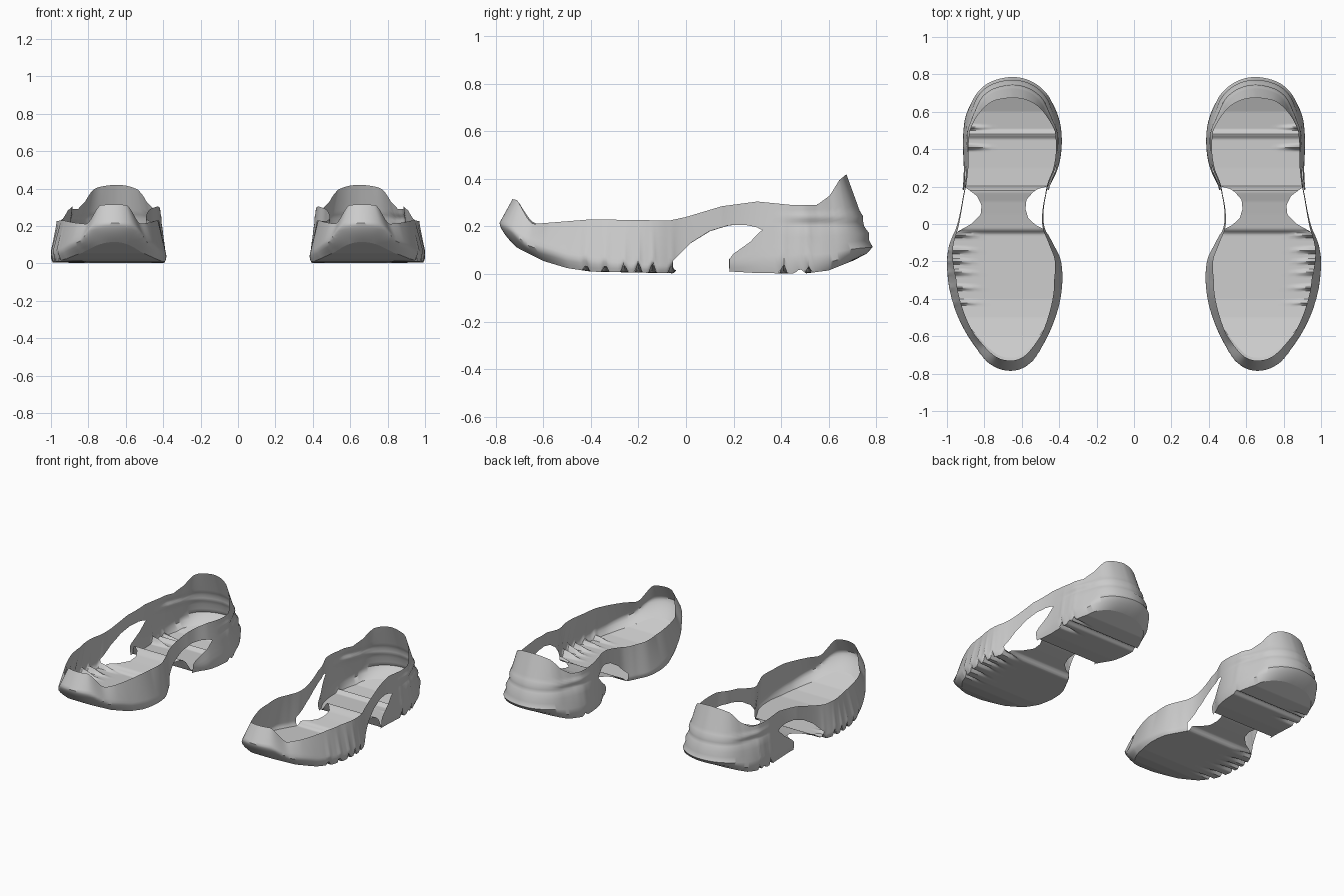
import bpy, bmesh, math
from mathutils import Vector

if "Cube" in bpy.data.objects:
    bpy.data.objects.remove(bpy.data.objects["Cube"])

# Outline of one shoe seen from above, toe -> inner side -> heel -> outer side
OUTLINE = [(.66, -.785), (.56, -.75), (.48, -.64), (.42, -.5), (.385, -.35), (.39, -.2),
           (.435, -.1), (.473, -.02), (.475, .08), (.45, .2), (.405, .3), (.386, .42),
           (.397, .55), (.45, .68), (.54, .76), (.65, .787), (.77, .76), (.85, .69),
           (.9, .58), (.915, .45), (.911, .3), (.915, .2), (.93, .1), (.955, -.02),
           (.99, -.12), (1., -.22), (.985, -.36), (.94, -.5), (.87, -.63), (.77, -.75)]
# Curves along the length: (y, value)
RIM_Z = [(-.73, .225), (-.65, .21), (-.4, .23), (-.07, .225), (0, .24), (.15, .285), (.3, .305),
         (.45, .29), (.55, .29), (.605, .33), (.645, .395), (.675, .42)]
RIM_INSET = [(-.785, .055), (-.6, .035), (-.3, .045), (-.05, .015), (.15, .012), (.3, .025),
             (.5, .035), (.65, .075), (.785, .112)]
SOLE_INSET = [(-.785, .07), (-.65, .05), (-.5, .02), (-.3, .008), (.5, .008), (.65, .03), (.785, .085)]
BELLY = [(-.785, .5), (-.5, .25), (-.2, .1), (.3, .15), (.785, .15)]
SOLE_Z = [(-.74, .13), (-.7, .105), (-.6, .055), (-.5, .025), (-.4, .01), (-.05, .003),
          (.2, .01), (.3, .004), (.5, .002), (.6, .015), (.7, .055), (.76, .085)]
ARCH_Z = [(-.05, .005), (-.03, .03), (.05, .045), (.12, .06), (.17, .078), (.186, .078), (.198, .01)]
ARCH_IN = [(-.05, .43), (-.01, .52), (.03, .565), (.08, .58), (.13, .575), (.17, .54), (.19, .51), (.2, .46)]
ARCH_OUT = [(-.05, .96), (0, .87), (.05, .82), (.1, .815), (.15, .84), (.18, .88), (.2, .91)]
HOLE_TOP = [(-.785, .19), (-.5, .1), (-.06, .05), (-.045, .065), (.02, .13), (.1, .18), (.18, .205),
            (.25, .207), (.3, .196), (.318, .185), (.785, .2)]
HOLE_LOW = [(.18, .06), (.2, .085), (.27, .135), (.318, .185)]
GROOVES = [(-.06, .04), (-.14, .045), (-.2, .045), (-.26, .04), (-.34, .035), (-.42, .03),
           (.41, .045), (.515, .03)]
HOLE = (-.05, .318)


def curve(table, t):
    if t <= table[0][0]:
        return table[0][1]
    for (a, va), (b, vb) in zip(table, table[1:]):
        if t <= b:
            return va + (vb - va) * (t - a) / (b - a)
    return table[-1][1]


def smooth(t):
    t = max(0, min(1, t))
    return t * t * (3 - 2 * t)


def spline(points, steps):
    out, n = [], len(points)
    for i in range(n):
        p = [Vector(points[(i + k) % n]) for k in (-1, 0, 1, 2)]
        for s in range(steps):
            t = s / steps
            out.append(.5 * (2 * p[1] + (p[2] - p[0]) * t + (2 * p[0] - 5 * p[1] + 4 * p[2] - p[3]) * t * t
                             + (3 * p[1] - p[0] - 3 * p[2] + p[3]) * t ** 3))
    return out


def sole_height(x, y, arch=False):
    z = curve(ARCH_Z, y) if arch and -.05 < y < .198 else curve(SOLE_Z, y)
    edge = curve([(-.5, .94), (-.2, 1.), (0, .95), (.3, .91), (.6, .9)], y)
    near = smooth(1 - (edge - x) / .14)
    for gy, depth in GROOVES:
        z += depth * near * max(0, 1 - abs(y - gy) / .016)
    # groove across the heel
    return z + .02 * max(0, 1 - abs(y - .48) / .025)


ring = spline(OUTLINE, 12)
N = len(ring)
inward = []
for i in range(N):
    d = (ring[(i + 1) % N] - ring[i - 1]).normalized()
    inward.append(Vector((d.y, -d.x)))
bottom = [p + n * curve(SOLE_INSET, p.y) for p, n in zip(ring, inward)]


def wall_point(i, z, zb, zr):
    p, n = ring[i], inward[i]
    f, fb = (z - zb) / (zr - zb), curve(BELLY, p.y)
    if f < fb:
        inset = curve(SOLE_INSET, p.y) * (1 - f / fb) ** 1.5
    else:
        inset = curve(RIM_INSET, p.y) * (f - fb) / (1 - fb)
    # moulded ridges round the heel
    if .12 < z < .26:
        inset += .006 * smooth((p.y - .35) / .2) * math.sin(math.tau * (z - .12) / .07)
    q = p + n * inset
    return Vector((q.x, q.y, z))


def make(name, bm, side):
    bmesh.ops.remove_doubles(bm, verts=bm.verts[:], dist=.0002)
    bmesh.ops.recalc_face_normals(bm, faces=bm.faces[:])
    if side < 0:
        for v in bm.verts:
            v.co.x *= -1
        bmesh.ops.reverse_faces(bm, faces=bm.faces[:])
    mesh = bpy.data.meshes.new(name)
    bm.to_mesh(mesh)
    bm.free()
    ob = bpy.data.objects.new(name, mesh)
    bpy.context.collection.objects.link(ob)
    bpy.ops.object.select_all(action='DESELECT')
    ob.select_set(True)
    bpy.context.view_layer.objects.active = ob
    bpy.ops.object.shade_smooth_by_angle(angle=math.radians(40))


def build_wall(name, side):
    # side wall in two bands, parted by the cut-out at the instep
    bm = bmesh.new()
    lower, upper = [], []
    for i in range(N):
        y = ring[i].y
        b = bottom[i]
        r = ring[i] + inward[i] * curve(RIM_INSET, y)
        zb, zr = sole_height(b.x, b.y), curve(RIM_Z, r.y)
        if r.y < -.55:  # toe tab
            zr += .09 * smooth((.15 - abs(r.x - .665)) / .085)
        top = max(curve(HOLE_TOP, y), zb + .01)
        low = max(curve(HOLE_LOW, y), zb + .01) if .18 <= y <= HOLE[1] else top
        lower.append([bm.verts.new(wall_point(i, zb + (low - zb) * k / 5, zb, zr)) for k in range(6)])
        upper.append([bm.verts.new(wall_point(i, top + (zr - top) * k / 10, zb, zr)) for k in range(11)])
    for i in range(N):
        j = (i + 1) % N
        ys = (ring[i].y, ring[j].y)
        bands = [upper]
        if max(ys) < HOLE[0] or min(ys) > .18:
            bands.append(lower)
        for band in bands:
            for k in range(len(band[i]) - 1):
                bm.faces.new((band[i][k], band[j][k], band[j][k + 1], band[i][k + 1]))
    make(name, bm, side)


def build_sole(name, side):
    # forefoot, narrow arch bridge, heel step and heel in one sheet
    bm = bmesh.new()
    back = max(range(N), key=lambda i: bottom[i].y)
    inner = sorted((p.y, p.x) for p in bottom[:back + 1])
    outer = sorted((p.y, p.x) for p in bottom[back:] + bottom[:1])
    y0, y1 = bottom[0].y, bottom[back].y
    rows, count = [], 260
    for r in range(count + 1):
        y = (y0 + y1) / 2 - (y1 - y0) / 2 * math.cos(math.pi * (.35 * r / count * 2 + .65 * r / count * 2) / 2)
        a, b = curve(inner, y), curve(outer, y)
        if -.05 < y < .2:
            a, b = max(a, curve(ARCH_IN, y)), min(b, curve(ARCH_OUT, y))
        rows.append([])
        for k in range(15):
            x = a + (b - a) * k / 14
            rows[-1].append(bm.verts.new((x, y, sole_height(x, y, True))))
    for p, q in zip(rows, rows[1:]):
        for k in range(14):
            bm.faces.new((p[k], p[k + 1], q[k + 1], q[k]))
    make(name, bm, side)


for label, side in (("right", 1), ("left", -1)):
    build_wall(label + "_shoe_wall", side)
    build_sole(label + "_shoe_sole", side)
